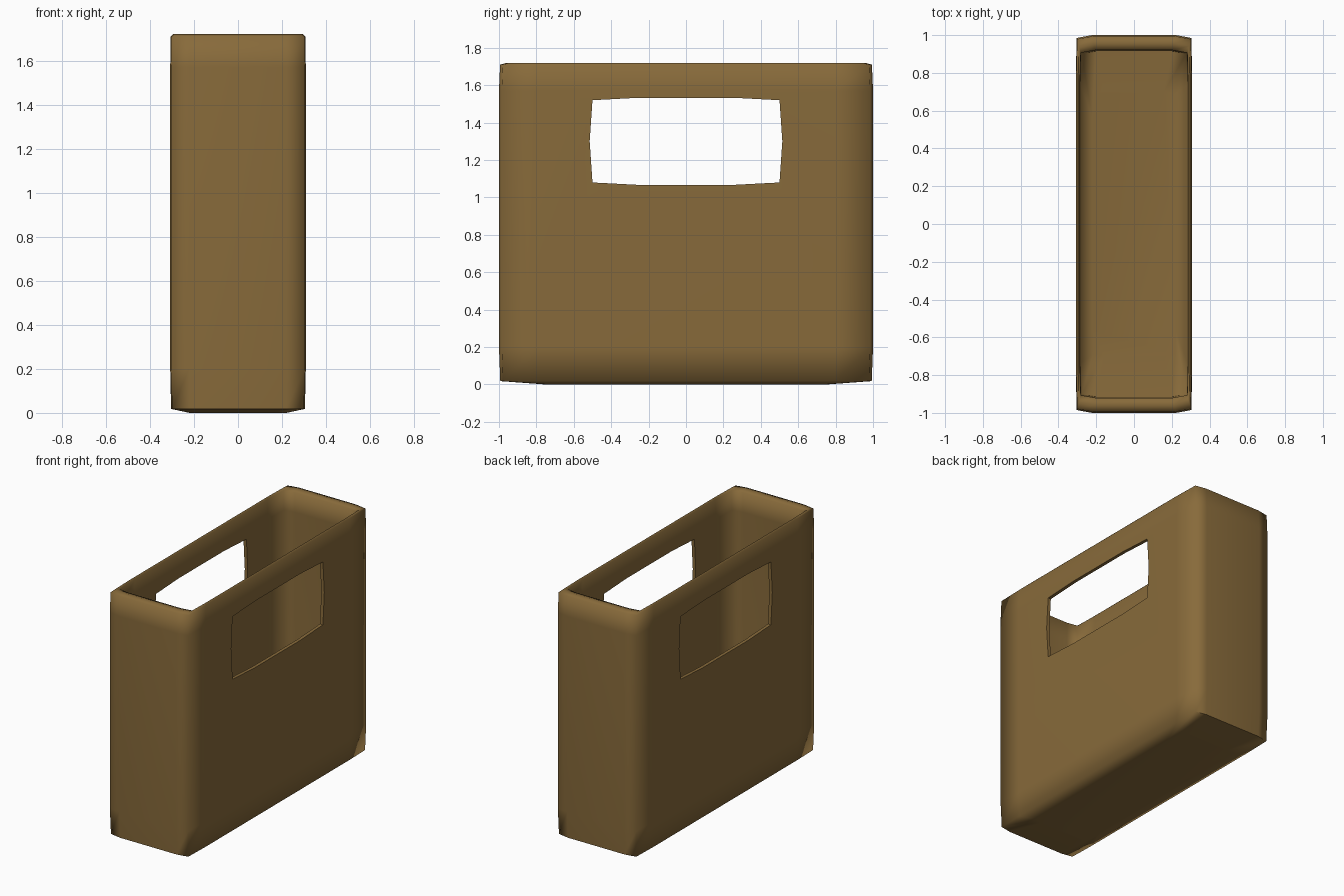
import bpy, bmesh

if "Cube" in bpy.data.objects:
    bpy.data.objects.remove(bpy.data.objects["Cube"])

# One flat colour
mat = bpy.data.materials.new("brown_kraft")
mat.diffuse_color = (0.245, 0.145, 0.043, 1)
mat.use_nodes = True
mat.node_tree.nodes["Principled BSDF"].inputs["Base Color"].default_value = mat.diffuse_color


def section(hx, hy, z):
    """Rounded rectangle: three points per corner, mirrored round the axes."""
    q = [(hx, hy * 0.8), (hx * 0.985, hy * 0.985), (hx * 0.72, hy)]
    pts = q + [(-x, y) for x, y in reversed(q)]
    pts += [(-x, -y) for x, y in pts]
    return [(x, y, z) for x, y in pts]


def make_object(name, bm):
    bmesh.ops.recalc_face_normals(bm, faces=bm.faces[:])
    me = bpy.data.meshes.new(name)
    bm.to_mesh(me)
    bm.free()
    ob = bpy.data.objects.new(name, me)
    bpy.context.collection.objects.link(ob)
    me.materials.append(mat)
    return ob


def loft(name, loops):
    """Skin a stack of closed loops and cap both ends."""
    bm = bmesh.new()
    rows = [[bm.verts.new(p) for p in loop] for loop in loops]
    n = len(rows[0])
    for a, b in zip(rows, rows[1:]):
        for i in range(n):
            j = (i + 1) % n
            bm.faces.new((a[i], a[j], b[j], b[i]))
    bm.faces.new(rows[0][::-1])
    bm.faces.new(rows[-1])
    return make_object(name, bm)


# Open bag: up the outside, over the rim, down the inside
rings = [
    (0.220, 0.750, 0.000), (0.304, 0.993, 0.018), (0.308, 1.000, 0.20),
    (0.308, 1.000, 1.570), (0.306, 0.994, 1.710), (0.296, 0.957, 1.72),
    (0.286, 0.920, 1.710), (0.285, 0.922, 1.570), (0.285, 0.922, 0.28),
    (0.281, 0.915, 0.088), (0.220, 0.700, 0.070),
]
bag = loft("bag_body", [section(*r) for r in rings])

# Handle openings through both broad walls, with slightly bowed edges
quarter = [(0.515, 0.0), (0.50, 0.22), (0.25, 0.233)]
half = quarter + [(-y, z) for y, z in reversed(quarter[1:])]
outline = half + [(-y, -z) for y, z in half]
cutter = loft("handle_cutter",
              [[(x, y, 1.30 + z) for y, z in outline] for x in (-0.6, 0.6)])
cutter.hide_render = True

cut = bag.modifiers.new("handle_holes", 'BOOLEAN')
cut.operation = 'DIFFERENCE'
cut.solver = 'EXACT'
cut.object = cutter
bpy.context.view_layer.objects.active = bag
bag.select_set(True)
cutter.select_set(False)
bpy.ops.object.modifier_apply(modifier=cut.name)
bpy.data.objects.remove(cutter)

# Soft folds, crisp handle edges
bpy.ops.object.shade_smooth_by_angle(angle=1.45)
